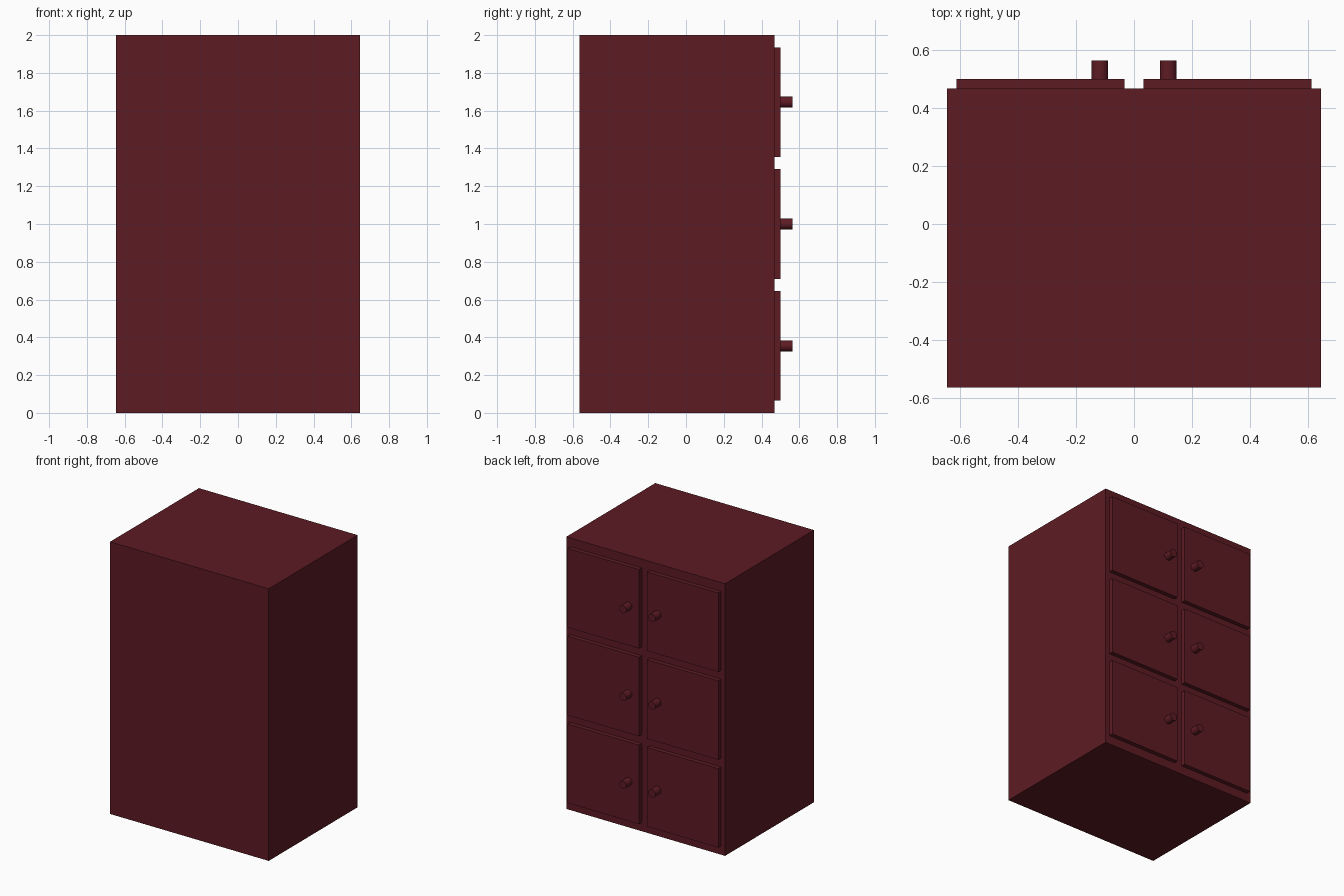
import bpy, math

if "Cube" in bpy.data.objects:
    bpy.data.objects.remove(bpy.data.objects["Cube"])

U = 2 / 31  # module: panel thickness and door gap
FRONT = 7.25 * U  # y of the carcass face that carries the doors

mat = bpy.data.materials.new("dark_red_paint")
mat.diffuse_color = (0.11, 0.011, 0.017, 1)
mat.use_nodes = True
mat.node_tree.nodes["Principled BSDF"].inputs["Base Color"].default_value = mat.diffuse_color


def box(name, centre, size):
    bpy.ops.mesh.primitive_cube_add(size=1, location=centre)
    ob = bpy.context.object
    ob.name = name
    ob.scale = size
    bpy.ops.object.transform_apply(location=False, rotation=False, scale=True)
    ob.data.materials.append(mat)
    return ob


def knob(name, x, z):
    bpy.ops.mesh.primitive_cylinder_add(
        vertices=32, radius=0.029, depth=U,
        location=(x, FRONT + U, z), rotation=(math.pi / 2, 0, 0))
    ob = bpy.context.object
    ob.name = name
    ob.data.materials.append(mat)
    bpy.ops.object.shade_smooth_by_angle(angle=math.radians(35))


# Cabinet body
box("cabinet_body", (0, FRONT - 8 * U, 15.5 * U), (20 * U, 16 * U, 31 * U))

# Three rows of paired doors, knobs near the middle
for row, level in enumerate(("lower", "middle", "upper")):
    z = (5.5 + 10 * row) * U
    for side, s in (("left", -1), ("right", 1)):
        box(f"{level}_{side}_door", (s * 5 * U, FRONT + U / 4, z),
            (9 * U, U / 2, 9 * U))
        knob(f"{level}_{side}_knob", s * 0.118, z)
